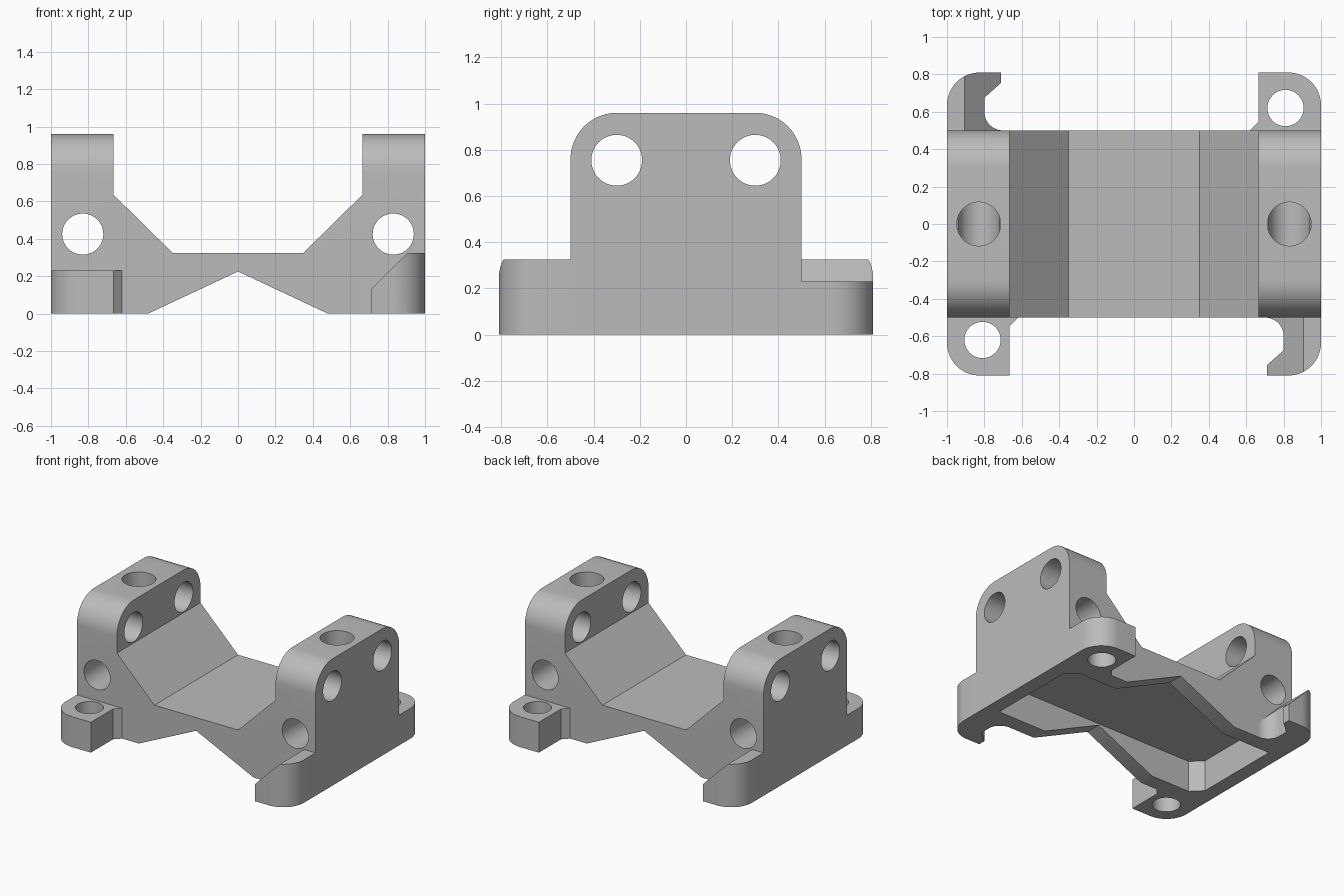
import bpy, bmesh
from math import cos, sin, radians

cube = bpy.data.objects.get("Cube")
if cube:
    bpy.data.objects.remove(cube, do_unlink=True)

grey = bpy.data.materials.new("light_grey")
grey.use_nodes = True
colour = (0.5, 0.5, 0.5, 1)
grey.diffuse_color = colour
grey.node_tree.nodes["Principled BSDF"].inputs["Base Color"].default_value = colour


def arc(cx, cy, r, start, end, steps=12):
    angles = [radians(start + (end - start) * i / steps) for i in range(steps + 1)]
    return [(cx + r * cos(a), cy + r * sin(a)) for a in angles]


def circle(cx, cy, r):
    return arc(cx, cy, r, 0, 360, 48)[:-1]


def prism(name, points, axis, low, high):
    """Extrude a flat outline along one axis."""
    place = {"x": lambda a, b, h: (h, a, b),
             "y": lambda a, b, h: (a, h, b),
             "z": lambda a, b, h: (a, b, h)}[axis]
    bm = bmesh.new()
    rings = [[bm.verts.new(place(a, b, h)) for a, b in points] for h in (low, high)]
    bm.faces.new(rings[0])
    bm.faces.new(rings[1])
    n = len(points)
    for i in range(n):
        j = (i + 1) % n
        bm.faces.new((rings[0][i], rings[0][j], rings[1][j], rings[1][i]))
    bmesh.ops.recalc_face_normals(bm, faces=bm.faces)
    mesh = bpy.data.meshes.new(name)
    bm.to_mesh(mesh)
    bm.free()
    mesh.materials.append(grey)
    obj = bpy.data.objects.new(name, mesh)
    bpy.context.scene.collection.objects.link(obj)
    return obj


def combine(target, tool, operation):
    """Apply a boolean and discard the tool."""
    mod = target.modifiers.new("boolean", "BOOLEAN")
    mod.operation, mod.solver, mod.object = operation, "EXACT", tool
    graph = bpy.context.evaluated_depsgraph_get()
    mesh = bpy.data.meshes.new_from_object(target.evaluated_get(graph))
    target.modifiers.clear()
    target.data = mesh
    bpy.data.objects.remove(tool, do_unlink=True)


def turned(points, s):
    return [(s * a, s * b) for a, b in points]


def mirrored(points):
    return points + [(-a, b) for a, b in reversed(points) if a]


# Cradle body: front profile trimmed by the rounded side profile
front = mirrored([(0, .225), (.48, 0), (1, 0), (1, .96), (.665, .96), (.665, .635), (.35, .325)])
body = prism("mounting_cradle", front, "y", -.6, .6)
side = mirrored(arc(.3, .76, .2, 90, 0) + [(.5, -.1)])
combine(body, prism("side_trim", side, "x", -1.1, 1.1), "INTERSECT")

for s in (1, -1):
    # Low tab with a screw hole
    tab = [(.6, .45), (1, .45)] + arc(.825, .635, .175, 0, 90) + [(.665, .81), (.665, .545), (.62, .5)]
    combine(body, prism("screw_tab", turned(tab, s), "z", 0, .23), "UNION")
    hole = turned(circle(.81, .62, .097), s)
    combine(body, prism("tab_hole", hole, "z", -.1, .3), "DIFFERENCE")

    # Open hook with a sloping top
    hook = ([(1, -.45), (.67, -.45), (.67, -.5)] + arc(.7, -.6, .1, 90, 0)
            + [(.8, -.675), (.71, -.755), (.71, -.81)] + arc(.825, -.635, .175, -90, 0))
    hook_part = prism("hook", turned(hook, s), "z", 0, .325)
    slope = [(s * a, b) for a, b in ((.905, .325), (.61, .03), (.61, .5), (.905, .5))]
    ends = sorted((-.5 * s, -.9 * s))
    combine(hook_part, prism("hook_slope", slope, "y", *ends), "DIFFERENCE")
    combine(body, hook_part, "UNION")

# Underside pocket, with cut corners beside the screw tabs
half = [(.89, -.38), (.89, .3), (.81, .38)]
pocket = half + turned(half, -1)
combine(body, prism("pocket", pocket, "z", -.1, .237), "DIFFERENCE")

# Screw holes through each tower
for s in (1, -1):
    combine(body, prism("long_hole", circle(.83 * s, .425, .11), "y", -.7, .7), "DIFFERENCE")
    combine(body, prism("top_hole", circle(.83 * s, 0, .117), "z", .425, 1.1), "DIFFERENCE")
    combine(body, prism("cross_hole", circle(.3 * s, .755, .11), "x", -1.1, 1.1), "DIFFERENCE")

bpy.ops.object.select_all(action="DESELECT")
body.select_set(True)
bpy.context.view_layer.objects.active = body
bpy.ops.object.shade_smooth_by_angle(angle=radians(30))
